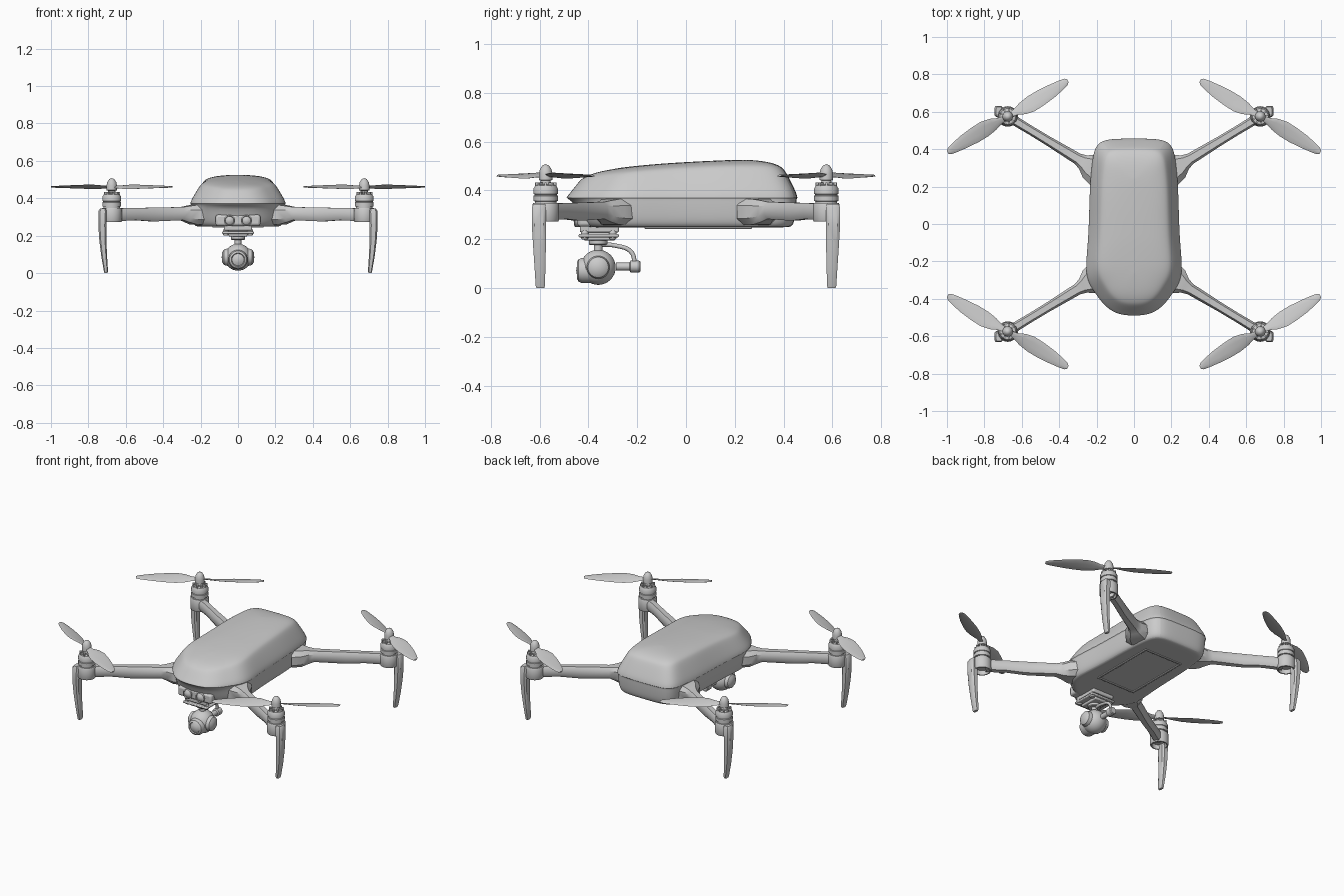
import bpy, bmesh
from math import sin, cos, pi, radians
from mathutils import Vector, Matrix

if "Cube" in bpy.data.objects:
    bpy.data.objects.remove(bpy.data.objects["Cube"])


def finish(name, bm, sub=0, bevel=0, angle=35):
    bmesh.ops.remove_doubles(bm, verts=bm.verts, dist=1e-5)
    bmesh.ops.recalc_face_normals(bm, faces=bm.faces)
    me = bpy.data.meshes.new(name)
    bm.to_mesh(me)
    bm.free()
    ob = bpy.data.objects.new(name, me)
    bpy.context.collection.objects.link(ob)
    if bevel:
        m = ob.modifiers.new("bevel", 'BEVEL')
        m.width, m.segments = bevel, 2
    if sub:
        m = ob.modifiers.new("subsurf", 'SUBSURF')
        m.levels = m.render_levels = sub
    bpy.ops.object.select_all(action='DESELECT')
    bpy.context.view_layer.objects.active = ob
    ob.select_set(True)
    bpy.ops.object.shade_smooth_by_angle(angle=radians(angle))
    return ob


def loft(name, rings, caps=(True, True), **kw):
    bm = bmesh.new()
    vr = [[bm.verts.new(p) for p in r] for r in rings]
    n = len(rings[0])
    for a, b in zip(vr, vr[1:]):
        for i in range(n):
            bm.faces.new((a[i], a[(i + 1) % n], b[(i + 1) % n], b[i]))
    if caps[0]:
        bm.faces.new(vr[0])
    if caps[1]:
        bm.faces.new(vr[-1])
    return finish(name, bm, **kw)


def lathe(name, profile, loc, rot=None, n=32):
    M = Matrix.Translation(loc) @ (rot or Matrix())
    rings = [[M @ Vector((r * cos(2 * pi * i / n), r * sin(2 * pi * i / n), z)) for i in range(n)]
             for r, z in profile]
    return loft(name, rings, caps=(profile[0][0] > 0, profile[-1][0] > 0))


def box(name, x, y, z, bevel=0.006):
    bm = bmesh.new()
    bmesh.ops.create_cube(bm, size=1)
    for v in bm.verts:
        v.co = [a + (b - a) * (c + .5) for (a, b), c in zip((x, y, z), v.co)]
    return finish(name, bm, bevel=bevel)


def interp(table, y):
    for (a, za), (b, zb) in zip(table, table[1:]):
        if y <= b:
            return za + (zb - za) * max(0, (y - a) / (b - a))
    return table[-1][1]


# Body outline seen from above (y, half width), shared by both shell halves
HALF = [(.457, 0), (.456, .10), (.447, .175), (.405, .212), (.33, .224), (.2, .236), (.08, .239),
        (-.05, .243), (-.15, .251), (-.25, .259), (-.32, .242), (-.38, .2), (-.435, .16),
        (-.475, .105), (-.488, .05), (-.49, 0)]
OUT = [(w, y) for y, w in HALF] + [(-w, y) for y, w in HALF[-2:0:-1]]
TOP = [(-.49, .43), (-.44, .462), (-.38, .478), (-.25, .497), (-.1, .511), (.05, .52),
       (.2, .527), (.33, .526), (.46, .51)]

# Upper shell: outline drawn inwards while rising to the ridge line
rings = []
for inset, f in [(0, 0), (.003, .1), (.014, .28), (.05, .74), (.066, .85), (.1, .93), (.16, .98), (.25, 1)]:
    ring = []
    for x, y in OUT:
        yy = y * (1 - inset / .47)
        ring.append((x * (1 - inset / .25), yy, .37 + f * (interp(TOP, yy) - .37)))
    rings.append(ring)
loft("upper_shell", rings, caps=(False, False), sub=2)

# Lower hull with its nose set back under the upper shell
rings = []
for inset, z, s in [(0, .371, 1), (.004, .366, 1), (.004, .35, .86), (.008, .3, .78), (.014, .27, .74),
                    (.024, .253, .72), (.04, .249, .7), (.07, .249, .68)]:
    ring = []
    for x, y in OUT:
        yy = y if y > -.3 else -.3 + (y + .3) * s
        ring.append((x * (1 - inset / .25), yy * (1 - inset / .47), z))
    rings.append(ring)
loft("lower_hull", rings, caps=(False, True), sub=2)

# Battery hatch frame on the underside
for sx in (-1, 1):
    xs = sorted((sx * .125, sx * .137))
    box("hatch_frame_side", xs, (-.17, .27), (.243, .255), .002)
for y in (-.17, .258):
    box("hatch_frame_end", (-.137, .137), (y, y + .012), (.243, .255), .002)

# Front sensor housing with two eyes
box("sensor_housing", (-.12, .12), (-.445, -.34), (.252, .312), .012)
RX = Matrix.Rotation(pi / 2, 4, 'X')        # lathe axis pointing to the front
RY = Matrix.Rotation(pi / 2, 4, 'Y')        # lathe axis pointing to the right
for sx in (-1, 1):
    lathe("sensor_eye", [(.03, 0), (.03, .022), (.024, .026), (.022, .02), (.013, .026), (0, .029)],
          (sx * .045, -.433, .281), RX, 24)

# Arms, motors, propellers and legs: one corner mirrored to all four
MX, MY = .675, .575
root, hub = Vector((.19, .281)), Vector((MX, MY))
along = (hub - root).normalized()
side = Vector((-along.y, along.x))
for sx in (-1, 1):
    for sy in (-1, 1):
        end = "front" if sy < 0 else "rear"

        def P(x, y, z):
            return (sx * x, sy * y, z)

        # Arm with flared root
        rings = []
        for t, w, lo, hi in [(0, .085, .258, .366), (.1, .07, .26, .364), (.17, .042, .272, .358),
                             (.23, .031, .283, .353), (.55, .025, .276, .35), (.75, .024, .283, .348),
                             (.96, .026, .277, .346)]:
            c = root.lerp(hub, t)
            ring = []
            for u, v in [(-1, .25), (-1, .75), (-.6, 1), (.6, 1), (1, .75), (1, .25), (.6, 0), (-.6, 0)]:
                q = c + side * (u * w)
                ring.append(P(q.x, q.y, lo + v * (hi - lo)))
            rings.append(ring)
        loft(end + "_arm", rings)

        # Motor mount, hollow below, and motor
        lathe(end + "_motor_mount", [(0, .3), (.042, .3), (.044, .272), (.051, .272), (.055, .28),
                                     (.055, .34), (.051, .348), (0, .348)], P(MX, MY, 0))
        lathe(end + "_motor", [(.044, .345), (.044, .355), (.05, .357), (.05, .378), (.046, .38),
                               (.046, .384), (.05, .386), (.05, .408), (.042, .421), (.022, .424),
                               (.02, .44), (.028, .443), (.028, .468), (.024, .486), (.014, .502),
                               (0, .508)], P(MX, MY, 0))
        for k in range(9):
            a = 2 * pi * k / 9
            bm = bmesh.new()
            bmesh.ops.create_cube(bm, size=1, matrix=Matrix.Translation(P(MX, MY, .425))
                                  @ Matrix.Rotation(a, 4, 'Z') @ Matrix.Translation((.033, 0, 0))
                                  @ Matrix.Diagonal((.022, .008, .016, 1)))
            finish(end + "_motor_rib", bm)

        # Two twisted blades; the diagonal runs inwards at the outer end
        a0 = radians(-30)
        for turn in (0, pi):
            u = Vector((cos(a0 + turn), sin(a0 + turn), 0))
            v = Vector((-u.y, u.x, 0))
            rings = []
            for r, c, off, tw in [(.012, .014, 0, 20), (.05, .02, 0, 20), (.09, .036, .003, 18),
                                  (.14, .045, .004, 15), (.2, .044, .002, 12), (.27, .037, 0, 10),
                                  (.33, .027, -.003, 8), (.362, .019, -.005, 7), (.374, .009, -.006, 7)]:
                w = v * cos(radians(tw)) + Vector((0, 0, sin(radians(tw))))
                ring = []
                for k in range(10):
                    t = 2 * pi * k / 10
                    q = u * r + v * off + w * (c * cos(t)) + Vector((0, 0, .004 * sin(t)))
                    ring.append(P(MX + q.x, MY + q.y, .461 + q.z))
                rings.append(ring)
            loft(end + "_propeller_blade", rings, angle=50)

        # Curved landing leg
        rings = []
        for z, x0, x1, y0, y1 in [(.345, .705, .738, .578, .625), (.33, .70, .747, .573, .632),
                                  (.26, .704, .747, .573, .632), (.18, .704, .742, .574, .627),
                                  (.09, .70, .731, .576, .621), (.01, .695, .717, .578, .616),
                                  (0, .698, .714, .581, .613)]:
            cx, cy, hx, hy = (x0 + x1) / 2, (y0 + y1) / 2, (x1 - x0) / 2, (y1 - y0) / 2
            rings.append([P(cx + hx * i, cy + hy * j, z) for i, j in
                          [(-1, -.6), (-.6, -1), (.6, -1), (1, -.6), (1, .6), (.6, 1), (-.6, 1), (-1, .6)]])
        loft(end + "_leg", rings)

# Gimbal mount under the nose
box("gimbal_top_plate", (-.075, .075), (-.435, -.275), (.228, .262))
box("gimbal_damper_plate", (-.085, .085), (-.44, -.275), (.208, .222), .005)
for sx in (-1, 1):
    for y in (-.415, -.3):
        lathe("gimbal_damper", [(.012, .2), (.016, .207), (.016, .228), (.012, .235)], (sx * .065, y, 0), n=16)
box("gimbal_block", (-.05, .05), (-.42, -.29), (.195, .23))
lathe("yaw_motor", [(.034, .177), (.038, .181), (.038, .2)], (0, -.36, 0))
lathe("yaw_shaft", [(.018, .14), (.018, .18)], (0, -.36, 0), n=16)

# Gimbal arm reaching back and down to the roll motor
cu = bpy.data.curves.new("gimbal_arm", 'CURVE')
cu.dimensions, cu.bevel_depth, cu.use_fill_caps = '3D', .009, True
sp = cu.splines.new('BEZIER')
pts = [(-.36, .178), (-.29, .174), (-.225, .148), (-.208, .09)]
sp.bezier_points.add(len(pts) - 1)
for b, (y, z) in zip(sp.bezier_points, pts):
    b.co = (0, y, z)
    b.handle_left_type = b.handle_right_type = 'AUTO'
bpy.context.collection.objects.link(bpy.data.objects.new("gimbal_arm", cu))
lathe("roll_motor", [(0, 0), (.02, 0), (.024, .005), (.024, .04), (.016, .045), (.016, .1)],
      (0, -.187, .088), RX, 24)

# Camera ball, side caps and lens
ball = [(.072 * sin(pi * k / 16), -.072 * cos(pi * k / 16)) for k in range(17)]
ball[0], ball[-1] = (0, -.072), (0, .072)
lathe("camera_ball", ball, (0, -.36, .085))
lathe("camera_side_caps", [(0, -.087), (.025, -.086), (.042, -.074), (.047, -.055), (.047, .055),
                           (.042, .074), (.025, .086), (0, .087)], (0, -.36, .085), RY)
lathe("camera_lens", [(.052, 0), (.052, .066), (.046, .08), (.036, .086), (.032, .08), (.018, .087),
                      (0, .09)], (0, -.36, .072), RX)
